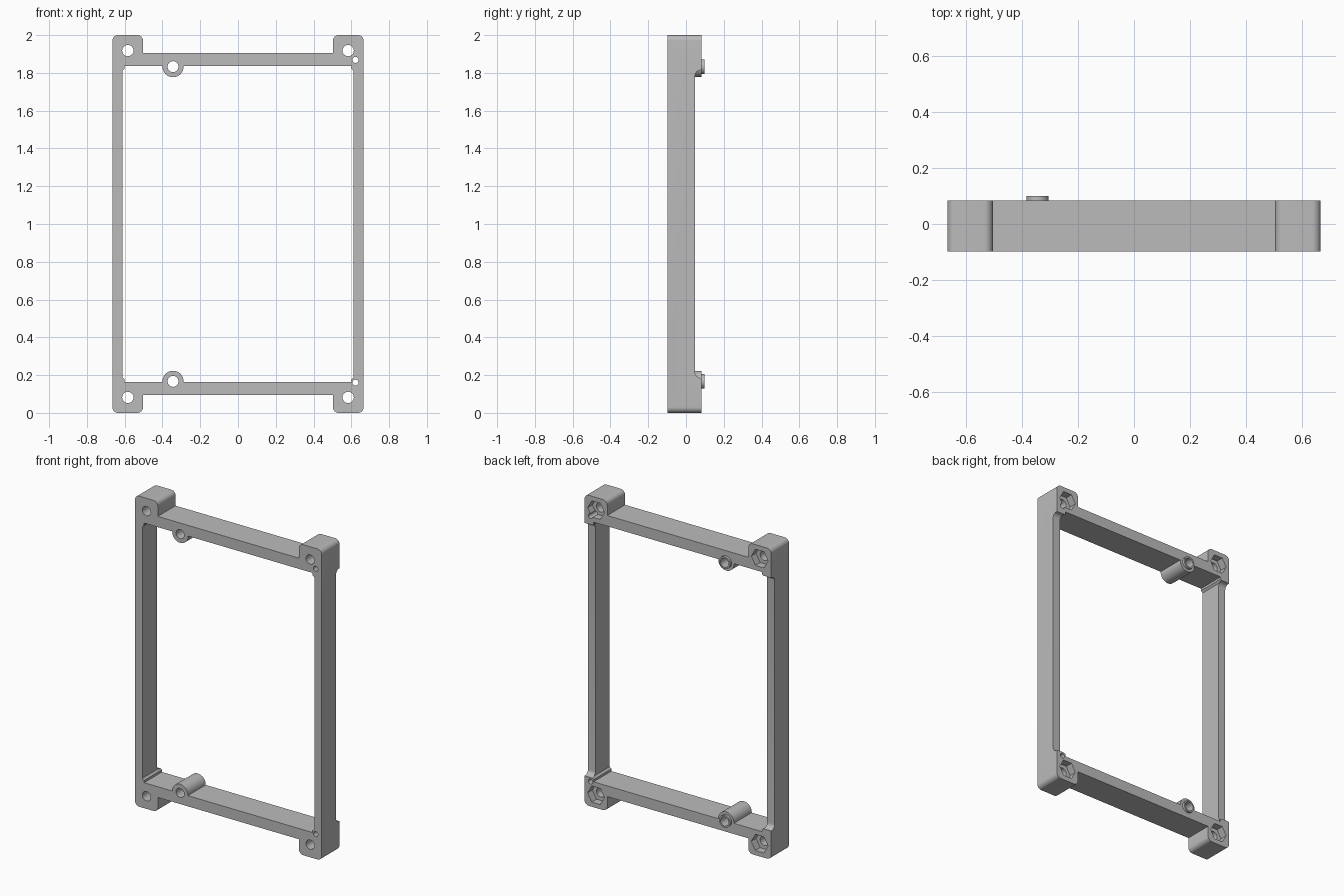
import bpy
import bmesh
from math import cos, sin, pi, radians
from mathutils import Vector

if "Cube" in bpy.data.objects:
    bpy.data.objects.remove(bpy.data.objects["Cube"])

FRONT, BACK, TIP = -0.098, 0.083, 0.099
MID = 1.0                       # height of the mirror plane
HALF_W = 0.665

grey = bpy.data.materials.new("plain grey")
grey.use_nodes = True
grey.diffuse_color = (0.5, 0.5, 0.5, 1)
grey.node_tree.nodes["Principled BSDF"].inputs["Base Color"].default_value = (0.5, 0.5, 0.5, 1)


def prism(name, points, start, end, axis="y"):
    """Extrude a closed 2D profile: (x, z) along y, or (y, z) along x."""
    def place(p, d):
        return (p[0], d, p[1]) if axis == "y" else (d, p[0], p[1])
    bm = bmesh.new()
    face = bm.faces.new([bm.verts.new(place(p, start)) for p in points])
    grown = bmesh.ops.extrude_face_region(bm, geom=[face])["geom"]
    moved = [g for g in grown if isinstance(g, bmesh.types.BMVert)]
    shift = Vector(place((0, 0), end - start))
    bmesh.ops.translate(bm, verts=moved, vec=shift)
    bmesh.ops.recalc_face_normals(bm, faces=bm.faces)
    mesh = bpy.data.meshes.new(name)
    bm.to_mesh(mesh)
    bm.free()
    mesh.materials.append(grey)
    obj = bpy.data.objects.new(name, mesh)
    bpy.context.collection.objects.link(obj)
    return obj


def ring(x, z, r, sides=32):
    return [(x + r * cos(2 * pi * i / sides), z + r * sin(2 * pi * i / sides))
            for i in range(sides)]


def rounded(corners):
    """Round each (a, b, radius) corner of a right-angled outline."""
    out = []
    for i, (a, b, r) in enumerate(corners):
        p = Vector((a, b))
        if not r:
            out.append(tuple(p))
            continue
        u = (Vector(corners[i - 1][:2]) - p).normalized()
        v = (Vector(corners[(i + 1) % len(corners)][:2]) - p).normalized()
        centre = p + (u + v) * r
        for k in range(9):
            t = k / 8 * pi / 2
            out.append(tuple(centre - v * r * cos(t) - u * r * sin(t)))
    return out


def combine(target, tool, operation="DIFFERENCE"):
    """Apply a boolean and remove the tool object."""
    mod = target.modifiers.new("boolean", "BOOLEAN")
    mod.operation, mod.solver, mod.object = operation, "EXACT", tool
    bpy.context.view_layer.objects.active = target
    bpy.ops.object.modifier_apply(modifier=mod.name)
    bpy.data.objects.remove(tool)


# Outer outline with four projecting corner lugs
lug_x, rail, r = 0.503, 0.905, 0.03
quarter = [(HALF_W, 1.0, r), (lug_x, 1.0, r), (lug_x, rail, 0)]
top = quarter + [(-x, z, c) for x, z, c in reversed(quarter)]
outline = top + [(x, -z, c) for x, z, c in reversed(top)]
frame = prism("frame", rounded([(x, z + MID, c) for x, z, c in outline]), FRONT, BACK)

# Central opening, with small chamfered blocks left in its corners
in_x, in_z = 0.612, 0.836
corner = [(in_x, in_z - 0.026), (in_x - 0.012, in_z - 0.014), (in_x - 0.012, in_z)]
upper = corner + [(-x, z) for x, z in reversed(corner)]
opening = upper + [(x, -z) for x, z in reversed(upper)]
combine(frame, prism("opening", [(x, z + MID) for x, z in opening], -0.3, 0.3))

# Thinner side bars: shallow recess in the back with curved ends
recess = rounded([(0.048, MID - 0.815, 0.03), (0.3, MID - 0.815, 0),
                  (0.3, MID + 0.815, 0), (0.048, MID + 0.815, 0.03)])
for s in (-1, 1):
    combine(frame, prism("recess", recess, s * 0.59, s * 0.8, "x"))

for s in (-1, 1):
    # Screw bosses on the rails, each with a collar behind
    bx, bz = -0.344, MID + s * 0.833
    combine(frame, prism("boss", ring(bx, bz, 0.056), FRONT, BACK), "UNION")
    combine(frame, prism("collar", ring(bx, bz, 0.039), 0.0, TIP), "UNION")
    combine(frame, prism("boss_hole", ring(bx, bz, 0.029), -0.3, 0.3))

    # Lug holes with hexagonal nut pockets in the back
    for side in (-1, 1):
        hx, hz = side * 0.583, MID + s * 0.918
        combine(frame, prism("lug_hole", ring(hx, hz, 0.03), -0.3, 0.3))
        combine(frame, prism("nut_pocket", ring(hx, hz, 0.06, 6), 0.035, 0.3))

    # Small pin holes on one side
    combine(frame, prism("pin_hole", ring(0.622, MID + s * 0.855 + 0.014, 0.016, 20)
                         if s > 0 else ring(0.622, MID - 0.84, 0.016, 20), -0.3, 0.3))

bpy.ops.object.select_all(action="DESELECT")
frame.select_set(True)
bpy.context.view_layer.objects.active = frame
bpy.ops.object.shade_smooth_by_angle(angle=radians(30))
